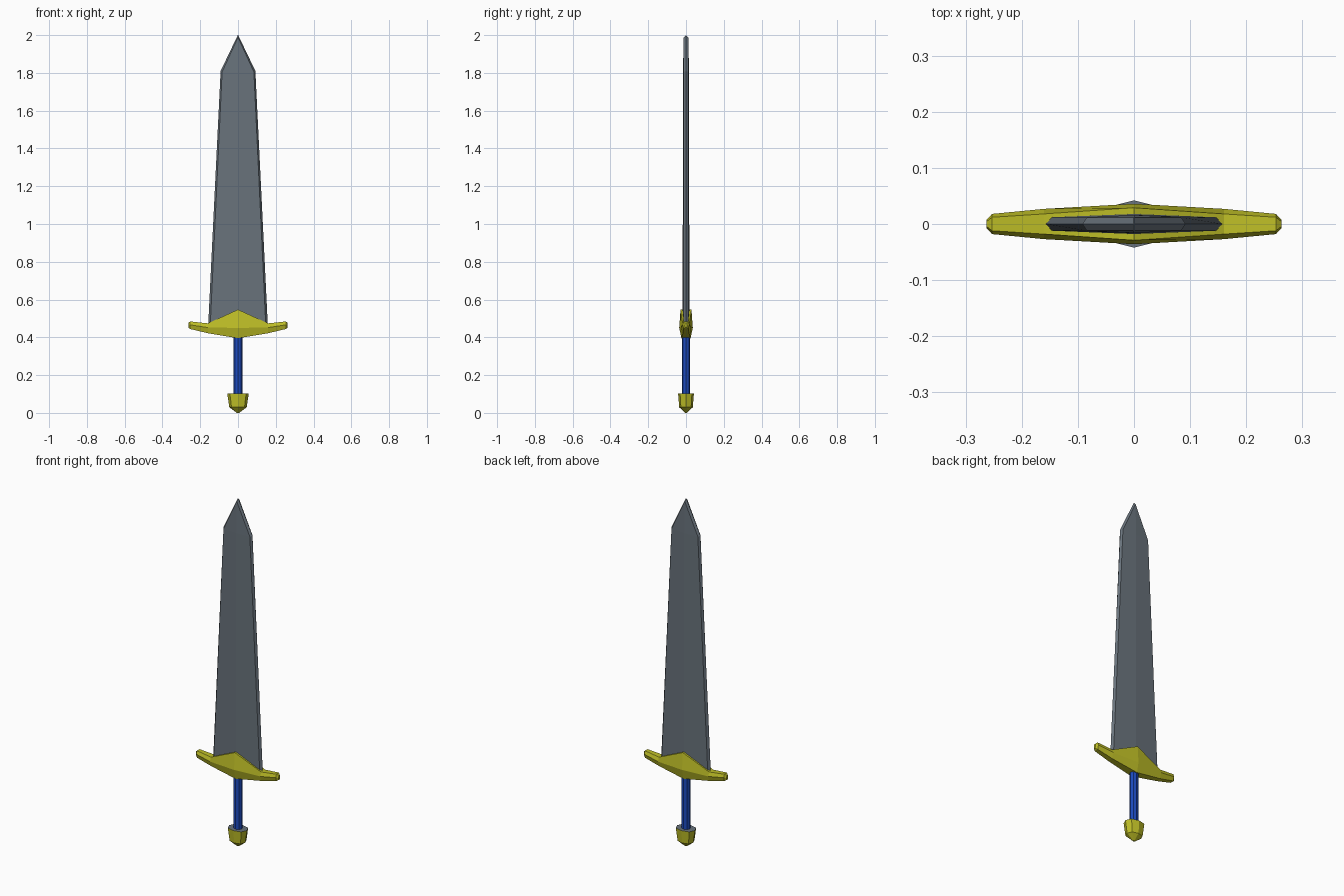
import bpy, math

if "Cube" in bpy.data.objects:
    bpy.data.objects.remove(bpy.data.objects["Cube"])


def material(name, rgb):
    m = bpy.data.materials.new(name)
    m.diffuse_color = (*rgb, 1)
    m.use_nodes = True
    m.node_tree.nodes["Principled BSDF"].inputs["Base Color"].default_value = m.diffuse_color
    return m


steel = material("steel grey", (0.14, 0.17, 0.20))
gold = material("yellow gold", (0.52, 0.52, 0.02))
blue = material("grip blue", (0.012, 0.07, 0.52))


def loft(name, rings, mats):
    """Skin a stack of equal-sized rings and cap both ends."""
    n = len(rings[0])
    verts = [p for r in rings for p in r]
    faces = [(k * n + i, k * n + (i + 1) % n, (k + 1) * n + (i + 1) % n, (k + 1) * n + i)
             for k in range(len(rings) - 1) for i in range(n)]
    faces += [tuple(reversed(range(n))), tuple(range(len(verts) - n, len(verts)))]
    mesh = bpy.data.meshes.new(name)
    mesh.from_pydata(verts, [], faces)
    for m in mats:
        mesh.materials.append(m)
    mesh.validate()
    ob = bpy.data.objects.new(name, mesh)
    bpy.context.collection.objects.link(ob)
    return ob


def octagon(rx, ry, z, dx=0.75, dy=0.75):
    return [(rx, 0, z), (rx * dx, ry * dy, z), (0, ry, z), (-rx * dx, ry * dy, z),
            (-rx, 0, z), (-rx * dx, -ry * dy, z), (0, -ry, z), (rx * dx, -ry * dy, z)]


# Blade: flat ridged section with bevelled cutting edges, meeting at the tip
def blade_ring(edge, shoulder, y, ridge, z, drop=0.0):
    s = z - drop
    return [(edge, 0, z), (shoulder, y, s), (0, ridge, s), (-shoulder, y, s),
            (-edge, 0, z), (-shoulder, -y, s), (0, -ridge, s), (shoulder, -y, s)]


loft("blade", [blade_ring(0.158, 0.147, 0.012, 0.018, 0.46),
               blade_ring(0.092, 0.084, 0.012, 0.016, 1.81, 0.005),
               blade_ring(0.001, 0.001, 0.012, 0.0125, 2.0, 0.014)], [steel])


# Guard: six-sided section swept along x: (x, top z/y, middle z/y, bottom z/y)
def guard_ring(x, zt, t, zm, m, zb, b):
    return [(x, -t, zt), (x, -m, zm), (x, -b, zb), (x, b, zb), (x, m, zm), (x, t, zt)]


half = [(0.0, 0.547, 0.029, 0.45, 0.036, 0.395, 0.024),
        (0.16, 0.474, 0.018, 0.452, 0.027, 0.422, 0.016),
        (0.253, 0.484, 0.012, 0.466, 0.018, 0.444, 0.012),
        (0.263, 0.476, 0.004, 0.464, 0.007, 0.451, 0.004)]
stations = [(-s[0], *s[1:]) for s in reversed(half[1:])] + half
loft("guard", [guard_ring(*s) for s in stations], [gold])

# Grip
loft("grip", [octagon(0.024, 0.021, z, 0.707, 0.707) for z in (0.09, 0.42)], [blue])

# Pommel, with a steel top face
pommel = loft("pommel", [octagon(0.006, 0.005, 0.0),
                         octagon(0.046, 0.036, 0.03),
                         octagon(0.057, 0.042, 0.103)], [gold, steel])
for f in pommel.data.polygons:
    if f.normal.z > 0.9:
        f.material_index = 1
